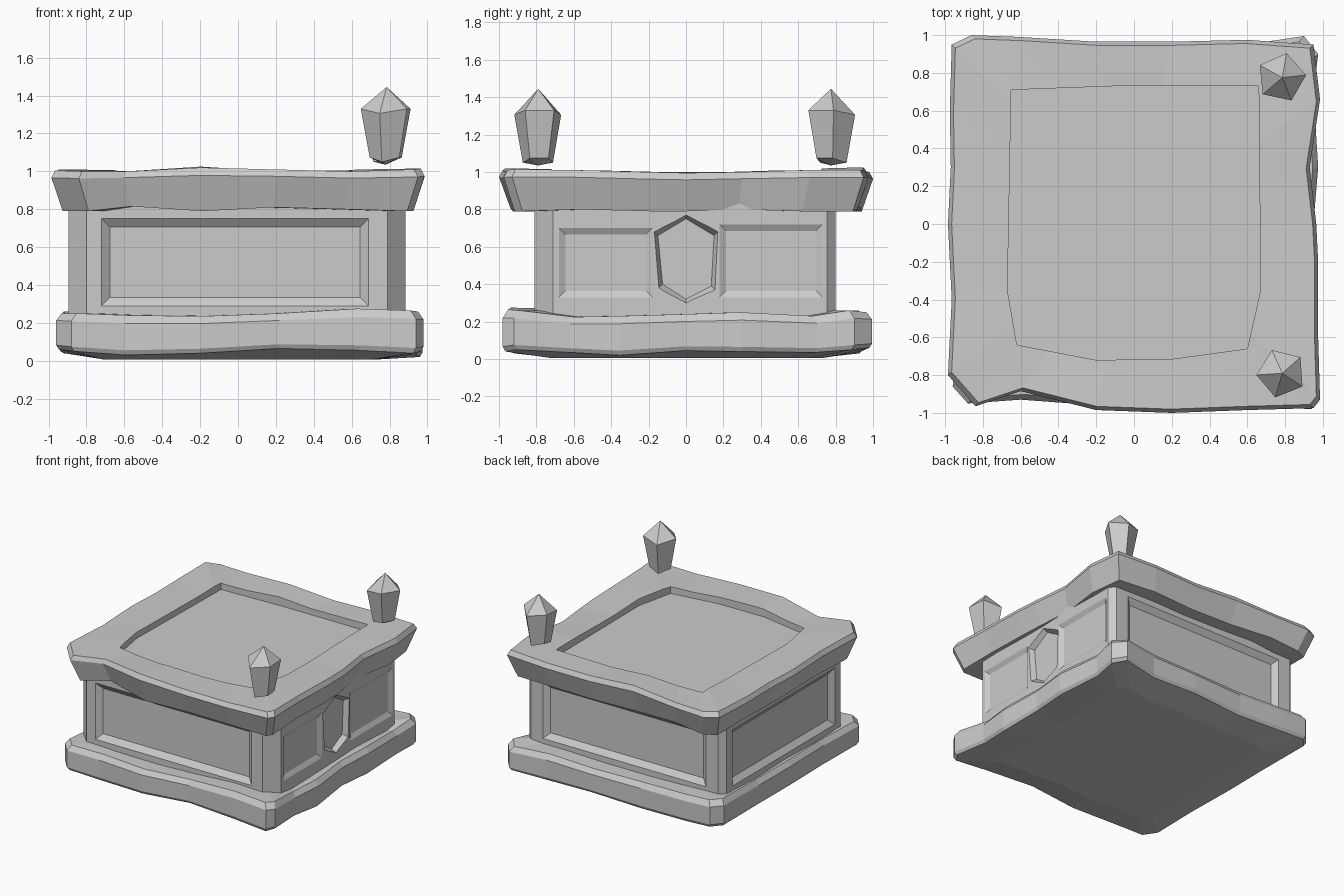
import bpy, bmesh
from math import cos, sin, radians
from mathutils import Vector

if "Cube" in bpy.data.objects:
    bpy.data.objects.remove(bpy.data.objects["Cube"])


def add_object(name, bm):
    bmesh.ops.recalc_face_normals(bm, faces=bm.faces)
    mesh = bpy.data.meshes.new(name)
    bm.to_mesh(mesh)
    bm.free()
    ob = bpy.data.objects.new(name, mesh)
    bpy.context.collection.objects.link(ob)
    return ob


def loft(name, rings, low=None, high=None):
    """Skin equal-length rings; each end gets an n-gon, or a fan to a point."""
    bm = bmesh.new()
    vs = [[bm.verts.new(p) for p in r] for r in rings]
    n = len(vs[0])
    for a, b in zip(vs, vs[1:]):
        for i in range(n):
            j = (i + 1) % n
            bm.faces.new((a[i], a[j], b[j], b[i]))
    for ring, tip in ((vs[0], low), (vs[-1], high)):
        if tip is None:
            bm.faces.new(ring)
        else:
            c = bm.verts.new(tip)
            for i in range(n):
                bm.faces.new((ring[i], ring[(i + 1) % n], c))
    return add_object(name, bm)


def cut(target, cutter):
    cutter.hide_render = True
    mod = target.modifiers.new("cut", 'BOOLEAN')
    mod.operation, mod.solver, mod.object = 'DIFFERENCE', 'EXACT', cutter
    bpy.context.view_layer.objects.active = target
    bpy.ops.object.modifier_apply(modifier=mod.name)
    bpy.data.objects.remove(cutter, do_unlink=True)


def slab_ring(pts, scale, dz, top, blend=1.0):
    # blend slides between the lower (0) and upper (1) height of each point
    return [(x * scale, y * scale, z0 + (z1 - z0) * blend + dz) for x, y, z0, z1 in pts]


# Worn base slab: x, y, lower z, upper z round the outline
base_pts = [
    (-.96, -.86, .06, .25), (-.88, -.95, .05, .25), (-.6, -.93, .03, .24), (-.2, -.96, .04, .235),
    (.22, -.94, .065, .25), (.65, -.965, .055, .275), (.94, -.98, .04, .265), (.98, -.92, .05, .26),
    (.95, -.62, .035, .225), (.975, -.36, .02, .23), (.95, 0, .045, .24), (.975, .3, .04, .25),
    (.95, .7, .035, .23), (.975, .9, .05, .26), (.9, .995, .06, .25), (.6, .95, .04, .25),
    (.2, .955, .05, .24), (-.25, .94, .03, .24), (-.65, .95, .04, .25), (-.88, .95, .05, .26),
    (-.95, .87, .05, .26), (-.935, .4, .04, .24), (-.95, 0, .05, .25), (-.93, -.45, .04, .24)]
loft("base_slab", [
    slab_ring([(x, y, .0, .02) for x, y, _, _ in base_pts], .74, 0, 0, .3),
    slab_ring(base_pts, .985, 0, 0, 0),
    slab_ring(base_pts, 1, 0, 0, .12),
    slab_ring(base_pts, 1, 0, 0, .8),
    slab_ring(base_pts, .97, 0, 0, 1)], (0, 0, .01), (0, 0, .25))

# Chest body with chamfered corners
body_pts = [(-.8, -.81), (.79, -.81), (.885, -.71), (.885, .755), (.84, .8),
            (-.85, .8), (-.895, .755), (-.895, -.71)]
body = loft("body", [[(x, y, z) for x, y in body_pts] for z in (.2, .84)])


def panel(outer, bevel, depth, place):
    """Sink a polygon given in side coordinates (u, z) into one side of the body."""
    cu = sum(p[0] for p in outer) / len(outer)
    cz = sum(p[1] for p in outer) / len(outer)

    def ring(inset, d):
        out = []
        for u, z in outer:
            du, dz = u - cu, z - cz
            su = (abs(du) > .01) * (1 if du > 0 else -1)
            out.append(place(u - su * inset, z - (inset if dz > 0 else -inset), d))
        return out
    cut(body, loft("panel_cutter", [ring(-bevel / depth * .01, -.01), ring(bevel, depth)]))


def rect(u0, u1, z0, z1):
    return [(u0, z0), (u1, z0), (u1, z1), (u0, z1)]


def front(u, z, d): return (u, -.81 + d, z)
def back(u, z, d): return (u, .8 - d, z)
def right(u, z, d): return (.885 - d, u, z)
def left(u, z, d): return (-.895 + d, u, z)


# Recessed panels on all four sides, hexagon keyhole plate on the right
panel(rect(-.72, .69, .29, .75), .045, .035, front)
panel(rect(-.74, .73, .29, .75), .045, .035, back)
panel(rect(-.64, .68, .29, .75), .045, .035, left)
panel(rect(-.68, -.18, .33, .70), .035, .02, right)
panel(rect(.18, .73, .33, .72), .035, .02, right)
panel([(0, .3), (.155, .37), (.17, .68), (0, .77), (-.17, .68), (-.145, .38)], .02, .04, right)

# Flared lid with a wavy edge
lid_pts = [
    (-.985, -.8, .79, 1.005), (-.84, -.965, .79, 1.0), (-.6, -.885, .815, 1.0), (-.2, -.985, .79, 1.02),
    (.2, -1.0, .81, 1.01), (.6, -.985, .80, 1.0), (.95, -.975, .79, 1.01), (.985, -.93, .79, 1.015),
    (.975, -.6, .80, 1.01), (.975, -.2, .79, 1.0), (.965, 0, .79, .995), (.93, .3, .80, 1.0),
    (.985, .66, .79, 1.01), (.95, .95, .79, 1.01), (.6, .975, .80, 1.005), (.2, .965, .79, 1.0),
    (-.2, .965, .80, 1.025), (-.6, .99, .815, 1.0), (-.86, 1.0, .79, 1.0), (-.965, .95, .79, 1.01),
    (-.975, .6, .80, 1.0), (-.97, .3, .79, 1.0), (-.985, 0, .80, 1.0), (-.965, -.4, .79, 1.0)]
lid = loft("lid", [
    slab_ring(lid_pts, .94, 0, 0, 0),
    slab_ring(lid_pts, 1, 0, 0, .82),
    slab_ring(lid_pts, .98, 0, 0, 1)], (0, 0, .8), (0, 0, 1.0))

# Shallow tray sunk into the lid
tray = [(-.65, .71), (-.67, -.35), (-.62, -.64), (-.2, -.72), (.2, -.715),
        (.6, -.66), (.67, -.35), (.66, .73), (-.1, .73)]
cut(lid, loft("tray_cutter", [[(x, y, z) for x, y in tray] for z in (.95, 1.1)]))

# Five-sided crystals floating above the right corners
for name, y, start in (("front_crystal", -.79, 40), ("back_crystal", .775, 6)):
    def ring(r, z, turn=0):
        return [(.78 + r * cos(radians(start + turn + 72 * i)),
                 y + r * sin(radians(start + turn + 72 * i)),
                 z + .012 * (-1) ** i) for i in range(5)]
    loft(name, [ring(.085, 1.062), ring(.132, 1.318)], (.78, y, 1.035), (.785, y, 1.445))
